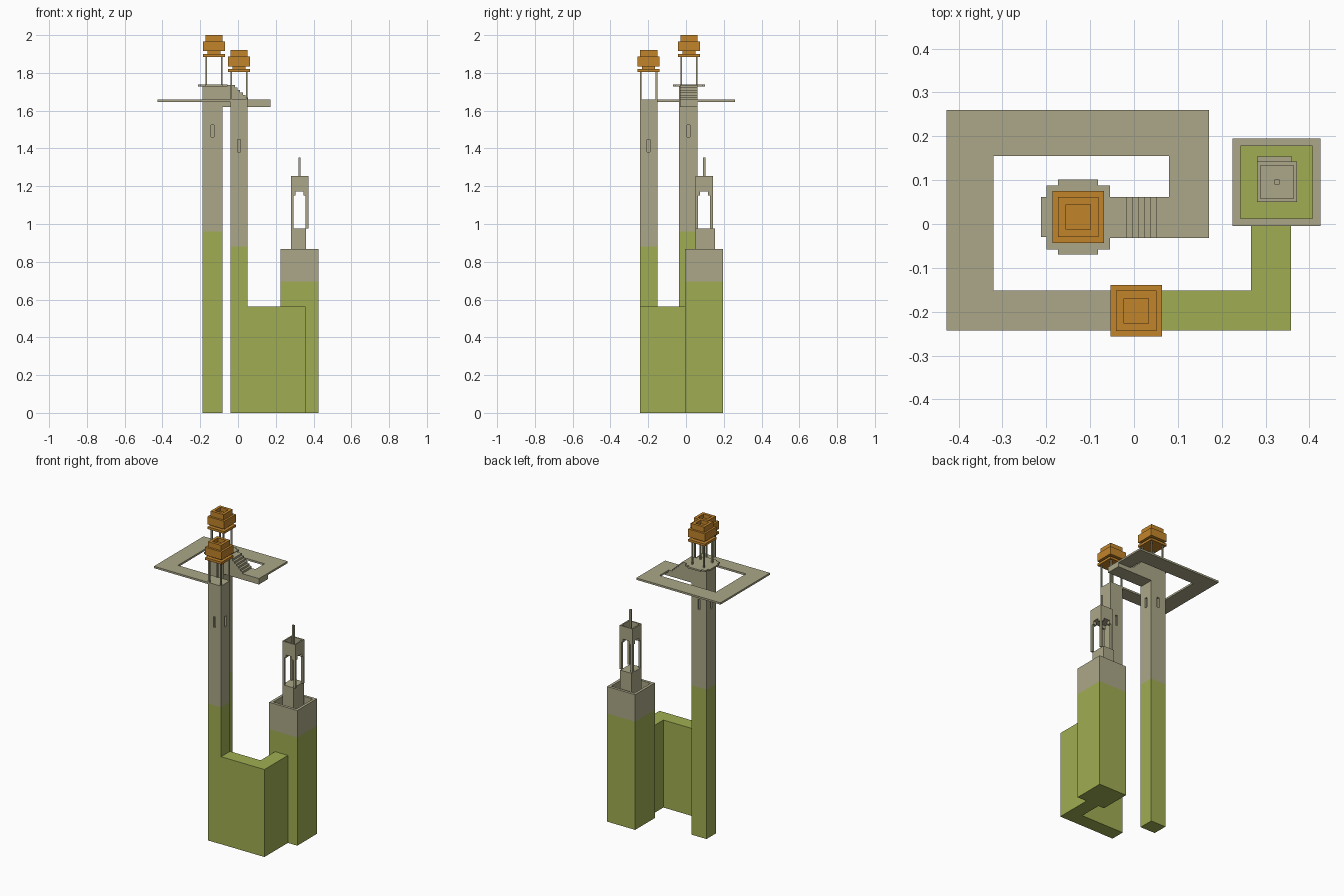
import bpy, bmesh
from mathutils import Vector

cube = bpy.data.objects.get("Cube")
if cube:
    bpy.data.objects.remove(cube, do_unlink=True)


def material(name, rgb):
    m = bpy.data.materials.new(name)
    m.use_nodes = True
    m.diffuse_color = (*rgb, 1)
    m.node_tree.nodes["Principled BSDF"].inputs["Base Color"].default_value = (*rgb, 1)
    return m


STONE = material("grey stone", (0.407, 0.386, 0.246))
GREEN = material("moss green", (0.352, 0.423, 0.084))
ORANGE = material("orange", (0.539, 0.231, 0.024))


def finish(bm, name, mat, split=None):
    """Make an object; faces centred below the split height turn green."""
    bmesh.ops.recalc_face_normals(bm, faces=bm.faces)
    if split:
        for f in bm.faces:
            f.material_index = int(f.calc_center_bounds().z < split)
    me = bpy.data.meshes.new(name)
    bm.to_mesh(me)
    bm.free()
    me.materials.append(mat)
    if split:
        me.materials.append(GREEN)
    ob = bpy.data.objects.new(name, me)
    bpy.context.scene.collection.objects.link(ob)
    return ob


def add_box(bm, x0, x1, y0, y1, z0, z1):
    vs = bmesh.ops.create_cube(bm, size=1)["verts"]
    for v in vs:
        v.co = Vector((x0 + (v.co.x + .5) * (x1 - x0),
                       y0 + (v.co.y + .5) * (y1 - y0),
                       z0 + (v.co.z + .5) * (z1 - z0)))
    return vs


def cut(bm, co, no):
    bmesh.ops.bisect_plane(bm, geom=bm.verts[:] + bm.edges[:] + bm.faces[:],
                           plane_co=co, plane_no=no)


def sink_top(bm, vs, rim, depth):
    """Recess the top of a box, leaving a rim."""
    top = max({f for v in vs for f in v.link_faces}, key=lambda f: f.calc_center_median().z)
    bm.normal_update()
    bmesh.ops.inset_individual(bm, faces=[top], thickness=rim, depth=0)
    bm.normal_update()
    bmesh.ops.inset_individual(bm, faces=[top], thickness=0, depth=-depth)


def prism(name, pts, direction, mat):
    bm = bmesh.new()
    f = bm.faces.new([bm.verts.new(p) for p in pts])
    ext = bmesh.ops.extrude_face_region(bm, geom=[f], use_keep_orig=True)
    bmesh.ops.translate(bm, vec=direction,
                        verts=[g for g in ext["geom"] if isinstance(g, bmesh.types.BMVert)])
    return finish(bm, name, mat)


def slab(name, outline, z0, z1, mat):
    return prism(name, [(x, y, z0) for x, y in outline], (0, 0, z1 - z0), mat)


def shaft(name, x0, x1, y0, y1, top, split, w0, w1):
    """Square tower with a recessed slit window on each side."""
    bm = bmesh.new()
    add_box(bm, x0, x1, y0, y1, 0, top)
    cx, cy, h = (x0 + x1) / 2, (y0 + y1) / 2, .008
    for z in (split, w0, w1):
        cut(bm, (0, 0, z), (0, 0, 1))
    for s in (-h, h):
        cut(bm, (cx + s, 0, 0), (1, 0, 0))
        cut(bm, (0, cy + s, 0), (0, 1, 0))
    bm.normal_update()
    slits = []
    for f in bm.faces:
        c = f.calc_center_median()
        if w0 < c.z < w1 and (abs(c.x - cx) < .004 or abs(c.y - cy) < .004):
            slits.append(f)
    bmesh.ops.inset_individual(bm, faces=slits, thickness=0, depth=-.012)
    finish(bm, name, STONE, split)


def posts(name, x0, x1, y0, y1, z0, z1, w):
    bm = bmesh.new()
    for px in (x0, x1 - w):
        for py in (y0, y1 - w):
            add_box(bm, px, px + w, py, py + w, z0, z1)
    return finish(bm, name, STONE)


def lantern(prefix, cx, cy, base, top):
    """Four thin posts under a stepped orange cap."""
    r = .046
    posts(prefix + "_lantern_posts", cx - r, cx + r, cy - r, cy + r, base, top - .113, .009)
    bm = bmesh.new()
    for r, lo, hi in ((.059, .115, .1), (.035, .1, .085), (.059, .085, .034), (.046, .034, 0)):
        vs = add_box(bm, cx - r, cx + r, cy - r, cy + r, top - lo, top - hi)
    sink_top(bm, vs, .025, .025)
    finish(bm, prefix + "_lantern_cap", ORANGE)


# Two slender towers with lanterns
shaft("tall_tower", -.188, -.081, -.036, .06, 1.728, .96, 1.46, 1.525)
lantern("tall_tower", -.127, .016, 1.738, 2.0)
shaft("front_tower", -.041, .05, -.244, -.152, 1.658, .88, 1.38, 1.448)
lantern("front_tower", .005, -.198, 1.658, 1.92)

# Stepped balcony around the tall tower
slab("tower_balcony", [
    (-.212, -.03), (-.2, -.03), (-.2, -.058), (-.173, -.058), (-.173, -.07), (-.082, -.07),
    (-.082, -.058), (-.055, -.058), (-.055, .088), (-.082, .088), (-.082, .101),
    (-.173, .101), (-.173, .088), (-.2, .088), (-.2, .062), (-.212, .062)],
    1.728, 1.738, STONE)

# Stairs from the balcony down to the walkway
profile = [(-.081, 1.62), (.171, 1.62), (.171, 1.658)]
n, rise = 6, (1.735 - 1.658) / 6
for i in range(n):
    x = .053 - i * .0138
    profile += [(x, 1.658 + i * rise), (x, 1.658 + (i + 1) * rise)]
profile.append((-.081, 1.735))
prism("walkway_stairs", [(x, -.032, z) for x, z in profile], (0, .094, 0), STONE)

# Thin walkway looping between the towers
slab("walkway", [
    (-.427, -.243), (-.041, -.243), (-.041, -.152), (-.32, -.152), (-.32, .155),
    (.08, .155), (.08, .062), (.171, .062), (.171, .26), (-.427, .26)],
    1.646, 1.658, STONE)

# Low corner wall
slab("corner_wall", [
    (.05, -.243), (.358, -.243), (.358, -.004), (.267, -.004), (.267, -.152), (.05, -.152)],
    0, .562, GREEN)

# Broad tower with a sunken roof
bm = bmesh.new()
vs = add_box(bm, .225, .425, -.005, .195, 0, .868)
sink_top(bm, vs, .025, .178)
cut(bm, (0, 0, .695), (0, 0, 1))
finish(bm, "broad_tower", STONE, .695)

# Belfry on the broad tower
bm = bmesh.new()
add_box(bm, .28, .36, .05, .154, .69, .975)
finish(bm, "belfry_base", STONE)
belfry = (.28, .372, .05, .142)
posts("belfry_legs", *belfry, .975, 1.152, .014)
posts("belfry_brackets", *belfry, 1.152, 1.172, .025)
bm = bmesh.new()
vs = add_box(bm, *belfry, 1.172, 1.255)
sink_top(bm, vs, .012, .05)
finish(bm, "belfry_top", STONE)
bm = bmesh.new()
add_box(bm, .32, .332, .09, .102, 1.2, 1.352)
finish(bm, "belfry_pole", STONE)
